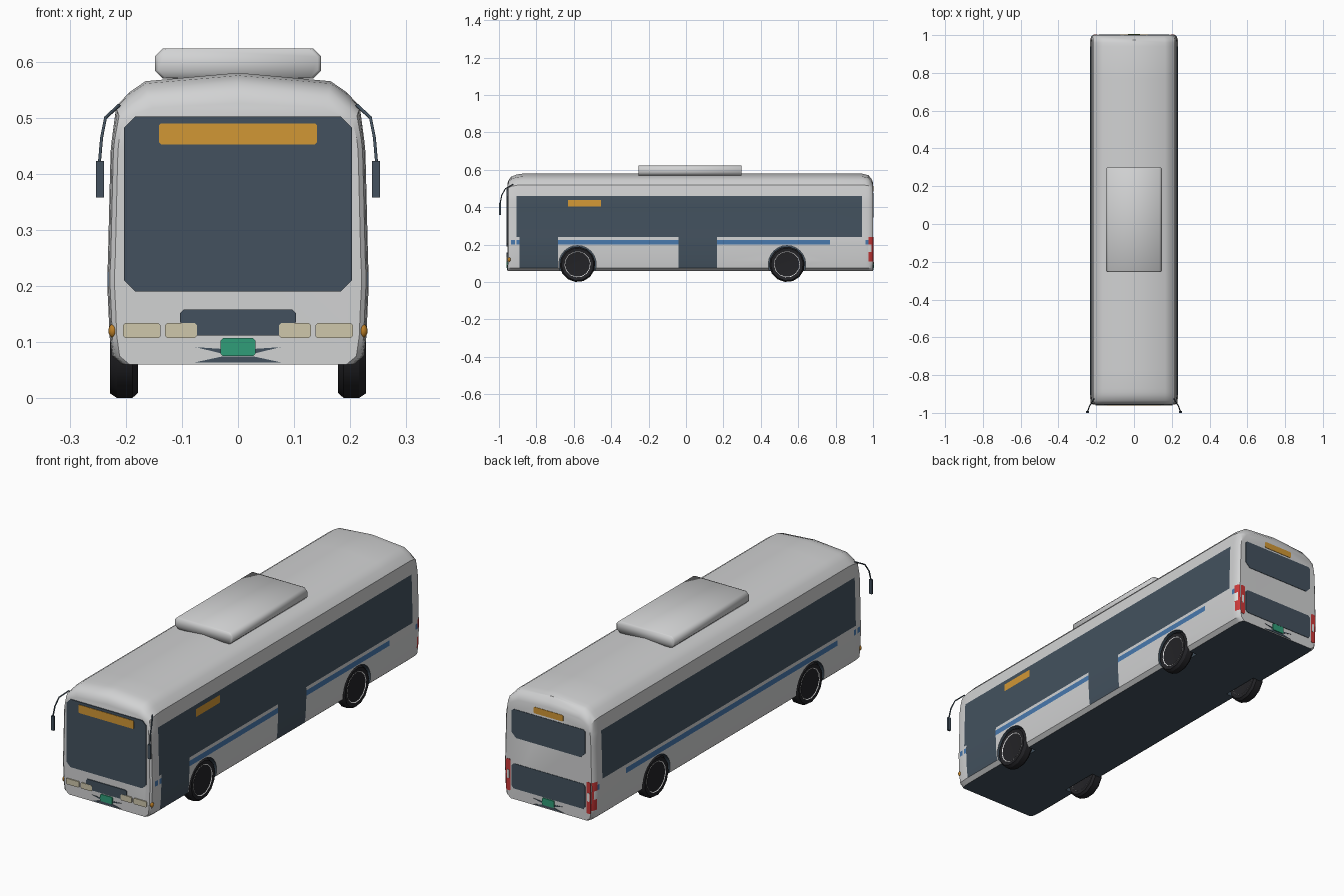
import bpy, bmesh, math
from mathutils import Matrix

cube = bpy.data.objects.get("Cube")
if cube:
    bpy.data.objects.remove(cube, do_unlink=True)

COLOURS = {
    "body_grey": (.64, .645, .65), "slate_glass": (.056, .083, .112),
    "sign_orange": (.64, .31, .035), "stripe_blue": (.065, .19, .42),
    "lamp_red": (.6, .04, .04), "light_grey": (.78, .78, .78),
    "lamp_cream": (.62, .57, .41), "plate_green": (.03, .34, .19),
    "lamp_amber": (.5, .21, .02), "tyre_black": (.017, .017, .02)}
MATS = {}
for name, rgb in COLOURS.items():
    m = bpy.data.materials.new(name)
    m.use_nodes = True
    m.diffuse_color = (*rgb, 1)
    m.node_tree.nodes["Principled BSDF"].inputs["Base Color"].default_value = (*rgb, 1)
    MATS[name] = m
INDEX = {n: i for i, n in enumerate(COLOURS)}


def make(name, bm, mats, smooth=None):
    bmesh.ops.recalc_face_normals(bm, faces=bm.faces)
    me = bpy.data.meshes.new(name)
    bm.to_mesh(me)
    bm.free()
    ob = bpy.data.objects.new(name, me)
    bpy.context.collection.objects.link(ob)
    for m in mats:
        me.materials.append(MATS[m])
    if smooth:
        shade(ob, smooth)
    return ob


def activate(ob):
    bpy.ops.object.select_all(action='DESELECT')
    ob.select_set(True)
    bpy.context.view_layer.objects.active = ob


def shade(ob, degrees):
    activate(ob)
    bpy.ops.object.shade_smooth_by_angle(angle=math.radians(degrees))


def loft(rings):
    """Skin closed rings of points and cap both ends."""
    bm = bmesh.new()
    vs = [[bm.verts.new(p) for p in r] for r in rings]
    n = len(vs[0])
    for a, b in zip(vs, vs[1:]):
        for i in range(n):
            j = (i + 1) % n
            bm.faces.new((a[i], a[j], b[j], b[i]))
    bm.faces.new(vs[0])
    bm.faces.new(vs[-1])
    return bm


def plate(name, pts, y, mat, thick=.004):
    """Thin plate with an (x, z) outline, on the front or rear face."""
    out = math.copysign(thick, y)
    return make(name, loft([[(x, y - out / 2, z) for x, z in pts],
                            [(x, y + out, z) for x, z in pts]]), [mat])


def rect(x0, x1, z0, z1, c=.004, d=None):
    """Rectangle outline with corners cut by c (bottom) and d (top)."""
    d = c if d is None else d
    return [(x0 + c, z0), (x1 - c, z0), (x1, z0 + c), (x1, z1 - d),
            (x1 - d, z1), (x0 + d, z1), (x0, z1 - d), (x0, z0 + c)]


# Body: half profile (half width, height) lofted along the length
PROFILE = [(.206, .06), (.224, .075), (.229, .11), (.231, .16), (.233, .2), (.233, .225),
           (.232, .24), (.228, .405), (.227, .44), (.225, .46), (.217, .52),
           (.194, .545), (.165, .565)]
# End rounding: position, side inset, roof height factor
ENDS = [(-.955, .013, .55), (-.948, .005, .72), (-.935, .002, .86), (-.905, 0, .96),
        (-.87, 0, 1), (.94, 0, 1), (.975, .001, .93), (.993, .006, .75), (1, .013, .58)]
CUTS = [-.915, -.89, -.77, -.685, -.63, -.455, -.04, .165, .77, .96]


def end_shape(y):
    for (a, i0, k0), (b, i1, k1) in zip(ENDS, ENDS[1:]):
        if a <= y <= b:
            t = (y - a) / (b - a)
            return i0 + t * (i1 - i0), k0 + t * (k1 - k0)


def body_ring(y):
    inset, k = end_shape(y)
    half = [(x - inset, z if z < .46 else .46 + (z - .46) * k) for x, z in PROFILE]
    return ([(x, y, z) for x, z in half] + [(0, y, .46 + .12 * k)]
            + [(-x, y, z) for x, z in reversed(half)])


def body_colour(x, y, z):
    right = x > 0
    if z < .061:
        return "slate_glass"
    if abs(x) < .18 or z > .46:
        return "body_grey"
    if right and -.63 < y < -.455 and .405 < z < .44:
        return "sign_orange"
    if -.905 < y < .94 and z > .24:
        return "slate_glass"
    if right and .075 < z < .24 and (-.89 < y < -.685 or -.04 < y < .165):
        return "slate_glass"
    if y > .975 and .11 < z < .24:
        return "light_grey" if .16 < z < .2 and y < .993 else "lamp_red"
    start = -.685 if right else -.77
    bits = -.935 < y < -.915 or -.905 < y < -.89 or .96 < y < .975
    if .2 < z < .225 and (start < y < .77 or bits):
        return "stripe_blue"
    return "body_grey"


bm = loft([body_ring(y) for y in sorted([e[0] for e in ENDS] + CUTS)])
for f in bm.faces:
    f.material_index = INDEX[body_colour(*f.calc_center_median())]
body = make("bus_body", bm, COLOURS)

# Wheel arches cut from the body
WHEELS = [(s, y) for s in (-1, 1) for y in (-.58, .54)]
bm = bmesh.new()
for s, y in WHEELS:
    bmesh.ops.create_cone(bm, cap_ends=True, segments=24, radius1=.1, radius2=.1, depth=.14,
                          matrix=Matrix.Translation((s * .235, y, .095))
                          @ Matrix.Rotation(math.pi / 2, 4, 'Y'))
cutter = make("arch_cutter", bm, ["slate_glass"])
cutter.hide_render = True
mod = body.modifiers.new("arches", 'BOOLEAN')
mod.object = cutter
mod.operation = 'DIFFERENCE'
mod.solver = 'EXACT'
mod.material_mode = 'TRANSFER'
activate(body)
bpy.ops.object.modifier_apply(modifier=mod.name)
bpy.data.objects.remove(cutter, do_unlink=True)
shade(body, 35)


# Wheels: turned profiles (radius, distance from centre line)
def turned(name, prof, s, y, mat, seg=14):
    rings = [[(s * x, y + r * math.cos(a), .095 + r * math.sin(a))
              for a in (math.tau * i / seg + .1 for i in range(seg))] for r, x in prof]
    return make(name, loft(rings), [mat], 30)


for s, y in WHEELS:
    label = ("front" if y < 0 else "rear") + ("_left" if s > 0 else "_right")
    turned(label + "_tyre", [(.068, .18), (.086, .178), (.095, .188), (.095, .216),
                             (.087, .228), (.068, .225)], s, y, "tyre_black")
    turned(label + "_rim", [(.05, .195), (.06, .19), (.07, .179), (.07, .227),
                            (.062, .222), (.057, .208), (.02, .206)], s, y, "light_grey")

# Roof unit
outline = rect(-.148, .148, .57, .623, .014)
pod = loft([[(x * k, y, .595 + (z - .595) * k) for x, z in outline]
            for y, k in ((-.253, .96), (-.248, 1), (.293, 1), (.298, .96))])
make("roof_unit", pod, ["body_grey"], 50)

# Front details
F, R = -.955, 1
plate("windscreen", rect(-.203, .203, .19, .502, .02), F, "slate_glass")
plate("front_sign", rect(-.141, .141, .452, .49), F, "sign_orange", .006)
plate("front_grille", [(-.075, .112), (.075, .112), (.078, .13), (.103, .135), (.103, .152),
                       (.097, .158), (-.097, .158), (-.103, .152), (-.103, .135),
                       (-.078, .13)], F, "slate_glass")
for s, side in ((1, "left"), (-1, "right")):
    for name, a, b in (("inner", .073, .13), ("outer", .138, .205)):
        x0, x1 = sorted((s * a, s * b))
        plate(f"{side}_{name}_headlamp", rect(x0, x1, .107, .134), F, "lamp_cream", .005)
    bm = bmesh.new()
    bmesh.ops.create_uvsphere(bm, u_segments=12, v_segments=8, radius=1,
                              matrix=Matrix.Translation((s * .223, -.945, .12))
                              @ Matrix.Diagonal((.008, .009, .012, 1)))
    make(side + "_indicator", bm, ["lamp_amber"], 60)

    # Rear lamps
    x0, x1 = sorted((s * .194, s * .215))
    plate(side + "_tail_lamp", rect(x0, x1, .095, .24), R, "lamp_red", .002)
    x0, x1 = sorted((s * .199, s * .21))
    plate(side + "_reverse_lamp", rect(x0, x1, .15, .19, .003), R, "light_grey", .003)

    # Mirrors
    cu = bpy.data.curves.new(side + "_mirror_arm", 'CURVE')
    cu.dimensions = '3D'
    cu.bevel_depth = .003
    cu.bevel_resolution = 1
    cu.use_fill_caps = True
    path = [(.212, -.925, .522), (.236, -.965, .5), (.243, -.985, .465), (.247, -.994, .42)]
    sp = cu.splines.new('POLY')
    sp.points.add(len(path) - 1)
    for p, (x, y, z) in zip(sp.points, path):
        p.co = (s * x, y, z, 1)
    cu.materials.append(MATS["slate_glass"])
    arm = bpy.data.objects.new(cu.name, cu)
    bpy.context.collection.objects.link(arm)
    activate(arm)
    bpy.ops.object.convert(target='MESH')
    bm = bmesh.new()
    bmesh.ops.create_cube(bm, size=1, matrix=Matrix.Translation((s * .246, -.995, .39))
                          @ Matrix.Diagonal((.015, .01, .065, 1)))
    make(side + "_mirror", bm, ["slate_glass"])

# Rear details
plate("rear_window", rect(-.187, .187, .345, .475, .022, .008), R, "slate_glass", .002)
plate("rear_sign", rect(-.075, .075, .484, .513), R, "sign_orange", .002)
plate("engine_panel", rect(-.187, .187, .11, .225, .01), R, "slate_glass", .002)

# Number plates and winged trims at both ends
for end, y in (("front", F), ("rear", R)):
    plate(end + "_number_plate", rect(-.031, .031, .075, .107), y, "plate_green", .005)
    plate(end + "_upper_trim", [(-.076, .091), (-.03, .08), (.03, .08), (.076, .091),
                                (.03, .088), (-.03, .088)], y, "slate_glass", .002)
    plate(end + "_lower_trim", [(-.076, .064), (.076, .064), (.03, .074), (-.03, .074)],
          y, "slate_glass", .002)
